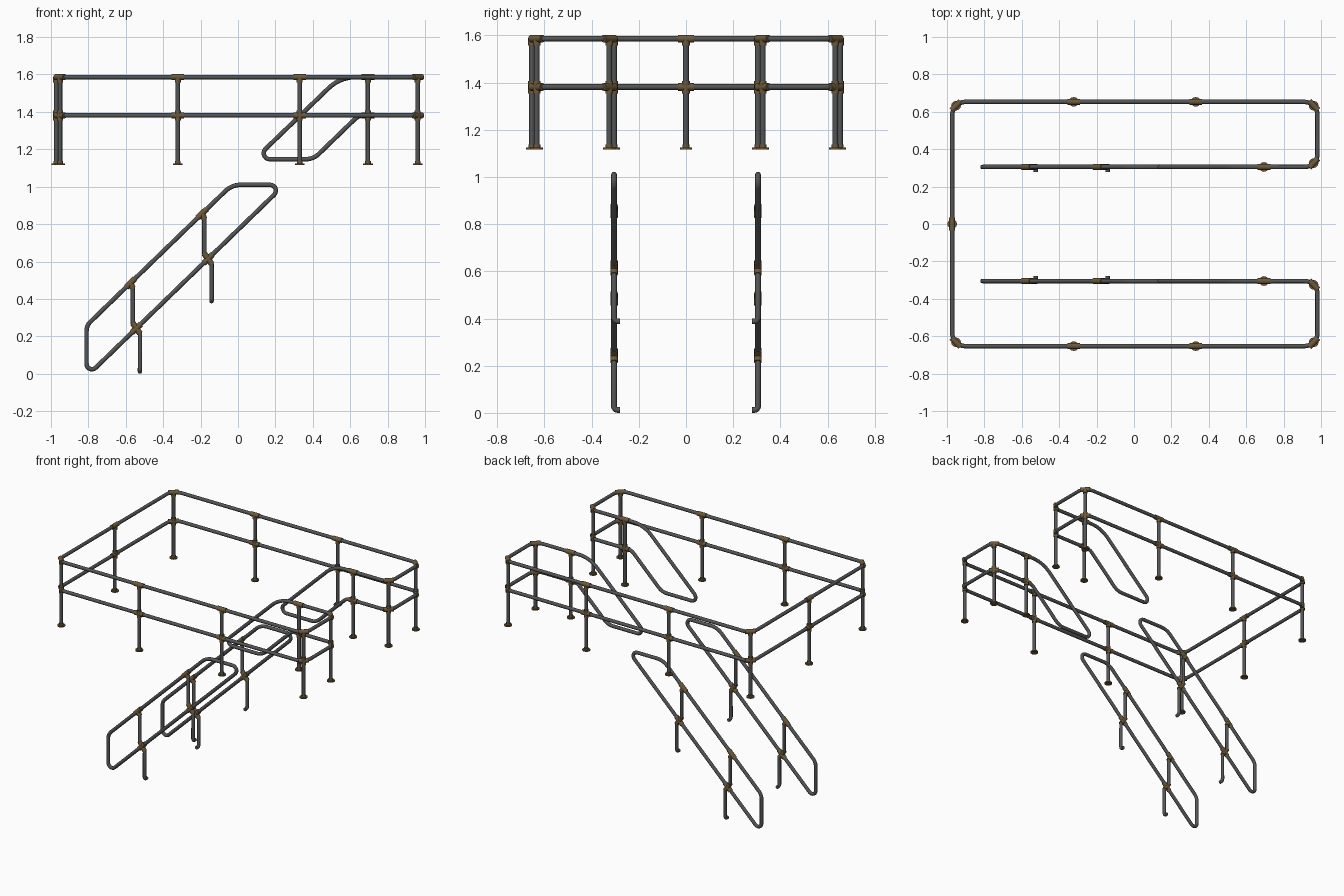
import bpy, math
from mathutils import Vector as V

if "Cube" in bpy.data.objects:
    bpy.data.objects.remove(bpy.data.objects["Cube"])

def mat(name, rgb):
    m = bpy.data.materials.new(name)
    m.diffuse_color = (*rgb, 1)
    m.use_nodes = True
    m.node_tree.nodes["Principled BSDF"].inputs["Base Color"].default_value = m.diffuse_color
    return m

STEEL = mat("dark_grey_steel", (0.088, 0.09, 0.092))
BRASS = mat("dull_brown_fitting", (0.15, 0.1, 0.042))
R, RF = 0.012, 0.016             # pipe and fitting radii
SX0, SX1, SY, IY = -0.972, 0.981, 0.653, 0.305
ZT, ZM, ZB = 1.586, 1.381, 1.117  # top rail, mid rail, deck level
CR = 0.07                        # bend radius at the deck corners

def fillet(pts, closed=False, steps=7):
    """Round the corners of a path; each point is ((x,y,z), radius)."""
    out, n = [], len(pts)
    for i, (p, r) in enumerate(pts):
        p = V(p)
        if r == 0 or (not closed and i in (0, n - 1)):
            out.append(p)
            continue
        a = (V(pts[i - 1][0]) - p).normalized()
        b = (V(pts[(i + 1) % n][0]) - p).normalized()
        half = a.angle(b) / 2
        c = p + (a + b).normalized() * (r / math.sin(half))
        t = r / math.tan(half)
        u, w = p + a * t - c, p + b * t - c
        ang = u.angle(w)
        for k in range(steps + 1):
            f = k / steps
            out.append(c + (u * math.sin((1 - f) * ang) + w * math.sin(f * ang)) / math.sin(ang))
    return out

def tubes(name, paths, radius, material, closed=False):
    """One mesh of round pipes along the given paths."""
    cu = bpy.data.curves.new(name, 'CURVE')
    cu.dimensions = '3D'
    cu.bevel_depth, cu.bevel_resolution, cu.use_fill_caps = radius, 4, True
    for path in paths:
        s = cu.splines.new('POLY')
        s.points.add(len(path) - 1)
        for q, p in zip(s.points, path):
            q.co = (*p, 1)
        s.use_cyclic_u = closed
    ob = bpy.data.objects.new(name, cu)
    bpy.context.collection.objects.link(ob)
    cu.materials.append(material)
    bpy.ops.object.select_all(action='DESELECT')
    ob.select_set(True)
    bpy.context.view_layer.objects.active = ob
    bpy.ops.object.convert(target='MESH')
    bpy.ops.object.shade_smooth_by_angle(angle=math.radians(40))

# deck guard rail: one closed pipe, top rail and mid rail joined by end loops
half_top = [((0.09, IY, 1.147), 0.032), ((0.546, IY, ZT), 0.21), ((SX1, IY, ZT), CR),
            ((SX1, SY, ZT), CR), ((SX0, SY, ZT), CR)]
half_mid = [((SX0, SY, ZM), CR), ((SX1, SY, ZM), CR), ((SX1, IY, ZM), CR),
            ((0.645, IY, ZM), 0.07), ((0.403, IY, 1.147), 0.1)]
flip = lambda pts: [((p[0], -p[1], p[2]), r) for p, r in reversed(pts)]
guard = half_top + flip(half_top) + flip(half_mid) + half_mid
tubes("deck_guard_rail", [fillet(guard, True)], R, STEEL, True)

# deck posts at (x, y), each with the direction of the rail it carries
o, q = CR * (1 - math.sqrt(0.5)), math.sqrt(0.5)
posts = []
for s in (1, -1):
    posts += [(SX0 + o, s * (SY - o), q, s * q), (SX1 - o, s * (SY - o), q, -s * q),
              (SX1 - o, s * (IY + o), q, s * q), (0.695, s * IY, 1, 0),
              (-0.322, s * SY, 1, 0), (0.33, s * SY, 1, 0)]
posts.append((SX0, 0, 0, 1))
tubes("deck_posts", [[(x, y, ZB), (x, y, ZT)] for x, y, _, _ in posts], R, STEEL)

# tees on the top rail, crosses on the mid rail, flanges on the deck
sleeves, h = [], 0.034
for z, top in ((ZT, 0), (ZM, 0.026)):
    for x, y, dx, dy in posts:
        sleeves.append([(x - dx * h, y - dy * h, z), (x + dx * h, y + dy * h, z)])
        sleeves.append([(x, y, z - 0.028), (x, y, z + top)])
tubes("deck_rail_fittings", sleeves, RF, BRASS)
tubes("base_flanges", [[(x, y, ZB), (x, y, ZB + 0.008)] for x, y, _, _ in posts], 0.026, BRASS)
tubes("base_collars", [[(x, y, ZB), (x, y, ZB + 0.02)] for x, y, _, _ in posts], RF - 0.001, BRASS)

# stair handrails on both sides
K = 0.969
low = lambda x: 0.246 + K * (x + 0.54)
upp = lambda x: 0.49 + K * (x + 0.57)
D = V((1, 0, K)).normalized() * 0.033
for side, s in (("left", 1), ("right", -1)):
    y = s * IY
    loop = [((-0.81, y, low(-0.81)), 0.029), ((-0.81, y, upp(-0.81)), 0.07),
            ((-0.033, y, 1.01), 0.12), ((0.248, y, 1.01), 0.031)]
    tubes(side + "_stair_handrail", [fillet(loop, True)], R, STEEL, True)
    legs, fits = [], []
    for x, foot in ((-0.543, 0.0122), (-0.16, 0.388)):
        xu, xl, zc = x - 0.02, x + 0.019, low(x)
        xt = xu - 0.012                      # centre of the upper tee
        tee, knee_t = V((xt, y, upp(xt))), V((xu, y, upp(xt) - 0.028))
        knee_u, knee_l = V((xu, y, zc + 0.028)), V((xl, y, zc - 0.028))
        legs.append([tee, knee_t, knee_u, (x, y, zc)])
        legs.append(fillet([((x, y, zc), 0), (knee_l, 0), ((xl, y, foot), 0.016),
                            ((xl, y - s * 0.026, foot), 0)]))
        for c in (tee, V((x, y, zc))):
            fits.append([c - D, c + D])
        fits += [[tee, knee_t], [knee_u, knee_l]]
    tubes(side + "_stair_posts", legs, R, STEEL)
    tubes(side + "_stair_fittings", fits, RF, BRASS)
